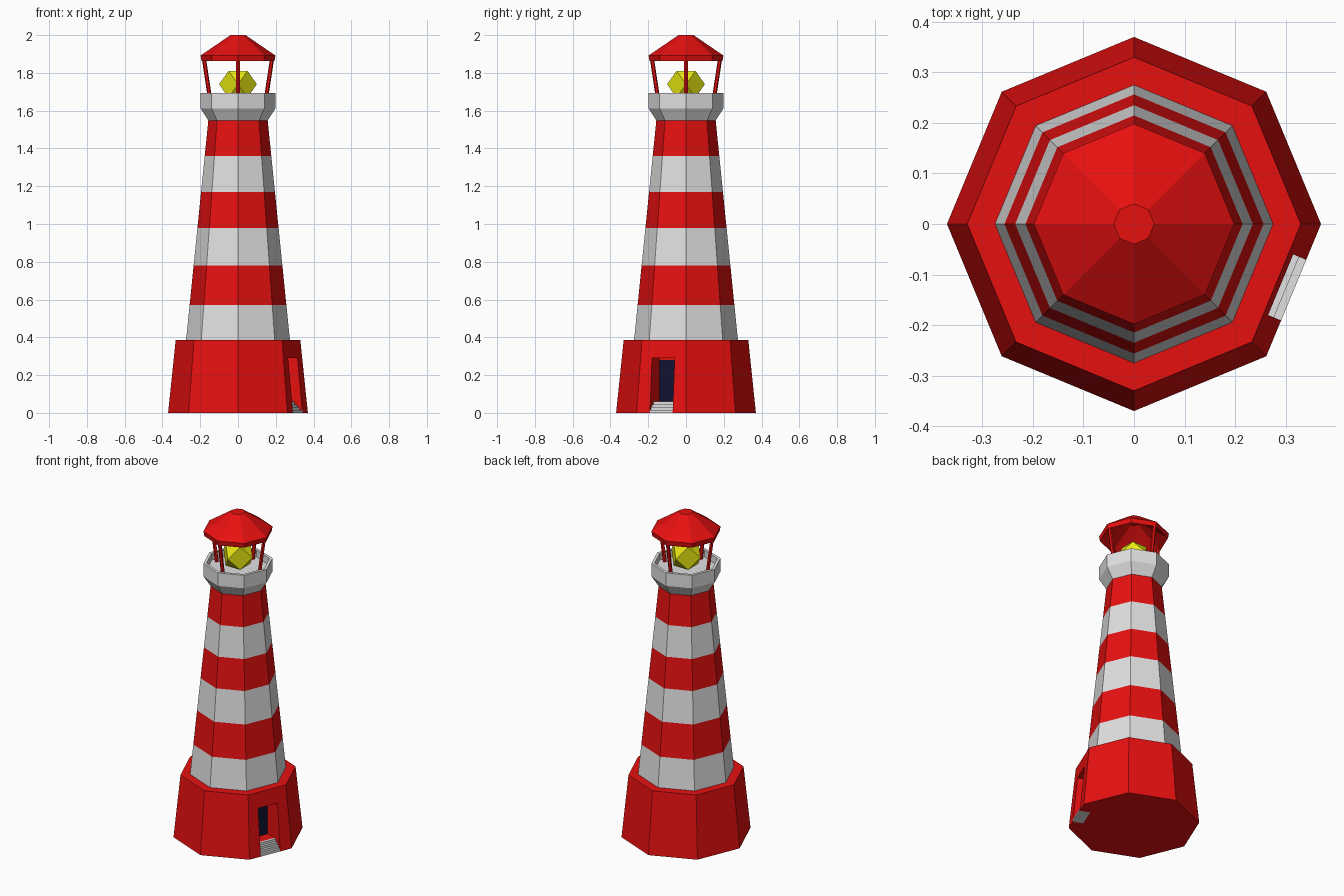
import bpy, bmesh, math
from mathutils import Vector, Matrix

if "Cube" in bpy.data.objects:
    bpy.data.objects.remove(bpy.data.objects["Cube"])

def material(name, rgb):
    m = bpy.data.materials.new(name)
    m.diffuse_color = (*rgb, 1)
    m.use_nodes = True
    m.node_tree.nodes["Principled BSDF"].inputs["Base Color"].default_value = m.diffuse_color
    return m

RED = material("red", (0.8, 0.005, 0.005))
WHITE = material("white", (0.75, 0.75, 0.75))
YELLOW = material("yellow", (0.8, 0.8, 0.006))
NAVY = material("dark navy", (0.006, 0.007, 0.03))

def finish(bm, name, mats):
    bmesh.ops.recalc_face_normals(bm, faces=bm.faces)
    me = bpy.data.meshes.new(name)
    bm.to_mesh(me)
    bm.free()
    for m in mats:
        me.materials.append(m)
    ob = bpy.data.objects.new(name, me)
    bpy.context.collection.objects.link(ob)
    return ob

def lathe(name, profile, mats, band=lambda i: 0, sides=8):
    """Octagonal stack of rings (radius, z), closed at both ends."""
    bm = bmesh.new()
    rings = [[bm.verts.new((r * math.cos(k * math.tau / sides),
                            r * math.sin(k * math.tau / sides), z))
              for k in range(sides)] for r, z in profile]
    for i, (a, b) in enumerate(zip(rings, rings[1:])):
        for k in range(sides):
            n = (k + 1) % sides
            bm.faces.new((a[k], a[n], b[n], b[k])).material_index = band(i)
    bm.faces.new(rings[0])
    bm.faces.new(rings[-1])
    return finish(bm, name, mats)

# Doorway frame of reference: local x = outward from the wall, local y = along it
DOOR_ROT = Matrix.Rotation(math.radians(-22.5), 4, 'Z')

def extrude_profile(name, pts, half, mat):
    """Extrude an (outward, z) outline sideways, then turn it to the door wall."""
    bm = bmesh.new()
    f = bm.faces.new([bm.verts.new((x, -half, z)) for x, z in pts])
    ext = bmesh.ops.extrude_face_region(bm, geom=[f])["geom"]
    bmesh.ops.translate(bm, vec=(0, 2 * half, 0),
                        verts=[v for v in ext if isinstance(v, bmesh.types.BMVert)])
    bm.transform(DOOR_ROT)
    return finish(bm, name, [mat])

# Base with a doorway cut into it
base = lathe("base", [(0.37, 0), (0.33, 0.385)], [RED])
cutter = extrude_profile("doorway_cutter",
                         [(0.21, 0.06), (0.28, 0.06), (0.28, -0.05), (0.5, -0.05),
                          (0.5, 0.29), (0.21, 0.29)], 0.065, RED)
cutter.hide_render = True
cutter.hide_viewport = True
cut = base.modifiers.new("doorway", 'BOOLEAN')
cut.operation = 'DIFFERENCE'
cut.solver = 'EXACT'
cut.object = cutter

# Door plate and four entrance steps
extrude_profile("door", [(0.209, 0.06), (0.214, 0.06), (0.214, 0.28), (0.209, 0.28)],
                0.062, NAVY)
steps = [(0.28, 0.0)]
for i in range(4):
    x = 0.342 - 0.0155 * i
    steps += [(x, 0.015 * i), (x, 0.015 * (i + 1))]
steps.append((0.28, 0.06))
extrude_profile("steps", steps, 0.065, WHITE)

# Striped tower
heights = [0.385, 0.57, 0.78, 0.98, 1.17, 1.36, 1.55]
lathe("tower", [(0.275 - 0.118 * (z - 0.385) / 1.165, z) for z in heights],
      [WHITE, RED], band=lambda i: i % 2)

# Gallery with a parapet
lathe("gallery", [(0.157, 1.548), (0.198, 1.612), (0.198, 1.693),
                  (0.18, 1.693), (0.18, 1.65)], [WHITE])

# Lamp: cube truncated to its edge midpoints, turned 45 degrees
bm = bmesh.new()
s = 0.0707
for a in (-s, s):
    for b in (-s, s):
        for co in ((a, b, 0), (a, 0, b), (0, a, b)):
            bm.verts.new(co)
bmesh.ops.convex_hull(bm, input=bm.verts)
bmesh.ops.dissolve_limit(bm, angle_limit=0.02, verts=bm.verts, edges=bm.edges)
bm.transform(Matrix.Translation((0, 0, 1.74)) @ Matrix.Rotation(math.pi / 4, 4, 'Z'))
finish(bm, "lamp", [YELLOW])

# Four leaning roof posts
for k in range(4):
    turn = Matrix.Rotation(k * math.pi / 2, 4, 'Z')
    lo, hi = turn @ Vector((0.146, 0, 1.648)), turn @ Vector((0.181, 0, 1.88))
    d = hi - lo
    bm = bmesh.new()
    bmesh.ops.create_cone(bm, cap_ends=True, segments=6, radius1=0.011,
                          radius2=0.011, depth=d.length)
    bm.transform(Matrix.Translation((lo + hi) / 2) @ d.to_track_quat('Z', 'Y').to_matrix().to_4x4())
    finish(bm, f"roof_post_{k + 1}", [RED])

# Hollow roof
lathe("roof", [(0.03, 1.972), (0.175, 1.875), (0.193, 1.863), (0.198, 1.892), (0.04, 2.0)],
      [RED])
